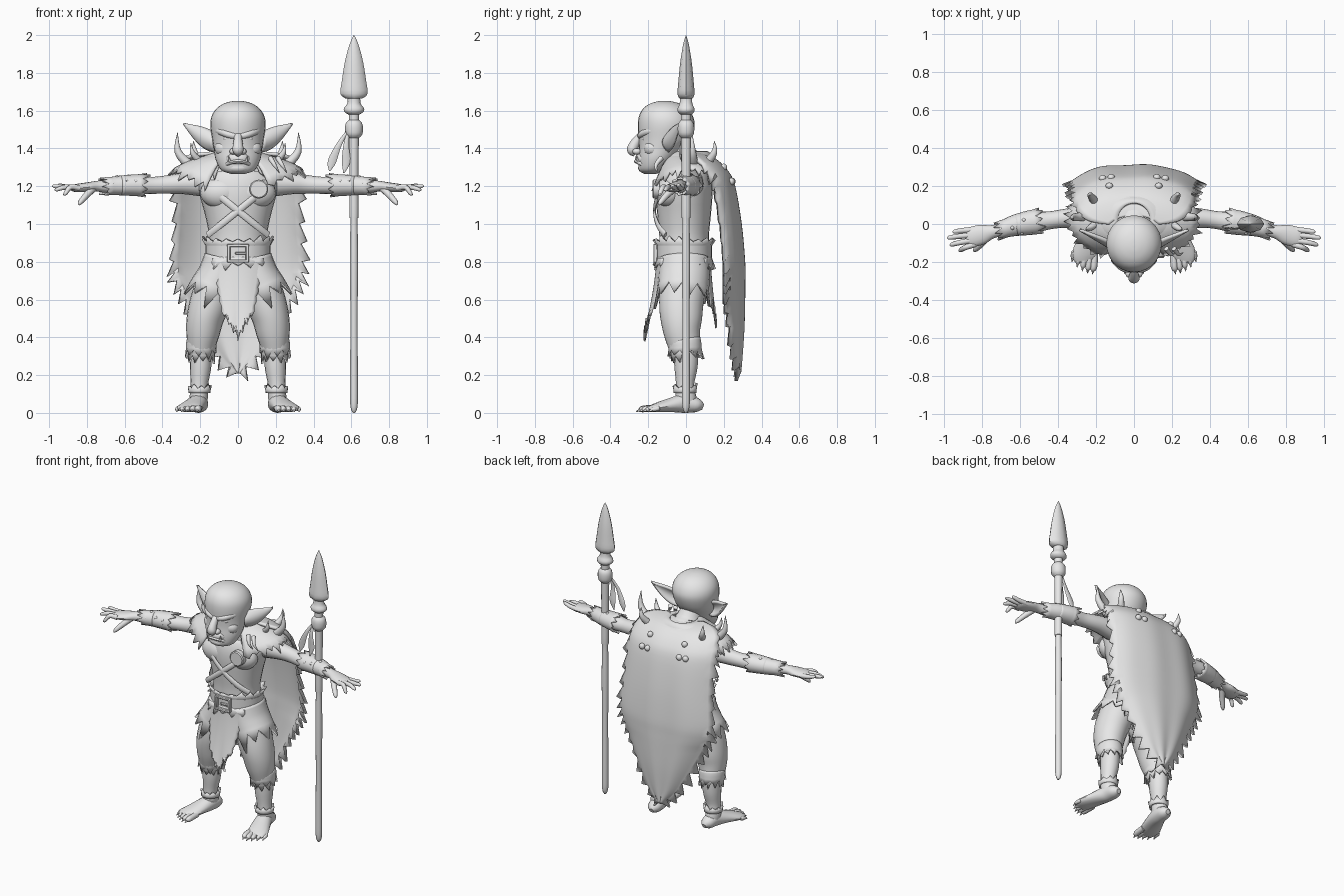
import bpy, bmesh, math, random
from mathutils import Vector

random.seed(4)
grey = bpy.data.materials.new("plain_grey")
grey.diffuse_color = (0.8, 0.8, 0.8, 1)


def finish(name, bm, mirror=False, thick=0):
    bmesh.ops.recalc_face_normals(bm, faces=bm.faces)
    me = bpy.data.meshes.new(name)
    bm.to_mesh(me)
    bm.free()
    me.materials.append(grey)
    ob = bpy.data.objects.new(name, me)
    bpy.context.collection.objects.link(ob)
    if thick:
        m = ob.modifiers.new("thickness", 'SOLIDIFY')
        m.thickness, m.offset = thick, 0
    if mirror:
        ob.modifiers.new("mirror", 'MIRROR')
    return ob


def spline(pts, seg):
    """Catmull-Rom resampling of equal-length tuples."""
    out = []
    for i in range(len(pts) - 1):
        a, b, c, d = (pts[max(i - 1, 0)], pts[i], pts[i + 1], pts[min(i + 2, len(pts) - 1)])
        for k in range(seg):
            t = k / seg
            out.append([.5 * (2 * q + (r - p) * t + (2 * p - 5 * q + 4 * r - s) * t * t
                              + (3 * q - p - 3 * r + s) * t ** 3) for p, q, r, s in zip(a, b, c, d)])
    return out + [list(pts[-1])]


def tube(name, pts, n=16, seg=4, mirror=False, jag=0, level=False):
    """Loft of ellipses (x, y, z, side radius, up radius); jag gives an open torn hem."""
    P = spline(pts, seg)
    V = [Vector(p[:3]) for p in P]
    whole = (V[-1] - V[0]).normalized()
    ref = Vector((0, 1, 0)) if abs(whole.z) > .75 else Vector((0, 0, 1))
    bm, rings = bmesh.new(), []
    for i, p in enumerate(P):
        t = (V[min(i + 1, len(V) - 1)] - V[max(i - 1, 0)]).normalized()
        if level:
            t = Vector((0, 0, 1))
        s = ref.cross(t).normalized()
        u = t.cross(s)
        ring = []
        for k in range(n):
            a = 2 * math.pi * k / n
            r = s * math.cos(a) * max(p[3], .001) + u * math.sin(a) * max(p[4], .001)
            if jag and i == len(P) - 1 and k % 2:
                r = r * 1.1 + t * jag * random.uniform(.4, 1.4)
            ring.append(bm.verts.new(V[i] + r))
        rings.append(ring)
    for a, b in zip(rings, rings[1:]):
        for k in range(n):
            bm.faces.new((a[k], a[(k + 1) % n], b[(k + 1) % n], b[k]))
    if not jag:
        bm.faces.new(rings[0])
        bm.faces.new(rings[-1])
    return finish(name, bm, mirror, .012 if jag else 0)


def sheet(name, fn, nu, nv, thick=.012, mirror=False):
    bm = bmesh.new()
    g = [[bm.verts.new(fn(i / nu, j / nv, i, j)) for i in range(nu + 1)] for j in range(nv + 1)]
    for j in range(nv):
        for i in range(nu):
            bm.faces.new((g[j][i], g[j][i + 1], g[j + 1][i + 1], g[j + 1][i]))
    return finish(name, bm, mirror, thick)


def ball(name, c, r, mirror=False, n=16):
    bm = bmesh.new()
    bmesh.ops.create_uvsphere(bm, u_segments=n, v_segments=n // 2 + 2, radius=1)
    for v in bm.verts:
        v.co = Vector(c) + Vector(v.co[k] * r[k] for k in range(3))
    return finish(name, bm, mirror)


def box(name, c, s):
    bm = bmesh.new()
    bmesh.ops.create_cube(bm, size=1)
    for v in bm.verts:
        v.co = Vector(c) + Vector(v.co[k] * s[k] for k in range(3))
    bmesh.ops.bevel(bm, geom=bm.edges[:], offset=.004, segments=1, affect='EDGES')
    return finish(name, bm)


def horn(name, a, b, r, bend=(0, 0, 0), mirror=True):
    m = [(p + q) / 2 + d for p, q, d in zip(a, b, bend)]
    tube(name, [(*a, r, r), (*m, r * .7, r * .7), (*b, .001, .001)], 10, 4, mirror)


# Head and face
tube("head", [(0, -.19, 1.265, .035, .03), (0, -.178, 1.285, .088, .07), (0, -.155, 1.34, .118, .098),
              (0, -.133, 1.4, .128, .116), (0, -.115, 1.45, .136, .136), (0, -.105, 1.52, .146, .15),
              (0, -.106, 1.57, .14, .143), (0, -.109, 1.61, .115, .119), (0, -.111, 1.636, .078, .082),
              (0, -.112, 1.649, .036, .038), (0, -.112, 1.652, .003, .003)], 28, level=True)
tube("nose", [(0, -.235, 1.48, .022, .012), (0, -.255, 1.45, .022, .022), (0, -.279, 1.41, .028, .028),
              (0, -.285, 1.388, .029, .026), (0, -.268, 1.368, .014, .014)])
ball("nostril", (.026, -.26, 1.384), (.019, .024, .017), True)
tube("brow", [(.0, -.243, 1.462, .012, .017), (.05, -.236, 1.473, .018, .018),
              (.095, -.2, 1.49, .017, .018), (.125, -.155, 1.495, .005, .008)], 12, mirror=True)
ball("eye", (.055, -.222, 1.45), (.026, .014, .011), True)
ball("cheek", (.072, -.178, 1.4), (.052, .047, .045), True)
ball("muzzle", (0, -.215, 1.345), (.07, .055, .04))
tube("lower_lip", [(-.075, -.2, 1.305, .008, .01), (-.045, -.246, 1.323, .012, .01), (0, -.264, 1.332, .012, .01),
                   (.045, -.246, 1.323, .012, .01), (.075, -.2, 1.305, .008, .01)], 10)
ball("chin", (0, -.212, 1.297), (.065, .042, .03))
horn("tusk", (.043, -.25, 1.322), (.05, -.262, 1.362), .008)


def ear(u, v, i, j):
    w = (.046 + .05 * u * (1 - u)) * (1 - u ** 2) + .001
    k = 2 * v - 1
    return (.118 + .167 * u + .015 * (1 - k * k) * (1 - u), -.12 + .09 * u + .03 * k * k * (1 - u),
            1.432 + .1 * u + w * k - .05 * u * (1 - u))


sheet("ear", ear, 12, 8, .016, True)

# Torso
tube("torso", [(0, -.01, .74, .13, .1), (0, -.01, .86, .152, .128), (0, -.01, .95, .155, .132),
               (0, -.01, 1.05, .175, .142), (0, -.01, 1.15, .202, .15), (0, -.005, 1.22, .21, .145),
               (0, .005, 1.29, .16, .12), (0, -.03, 1.34, .09, .09), (0, -.07, 1.4, .07, .08)], 28)
ball("chest_muscle", (.085, -.085, 1.165), (.115, .075, .085), True, 24)
for s in (1, -1):
    tube("chest_strap", [(s * x, -.013 - .153 * math.sqrt(1 - (x / .205) ** 2), 1.07 + .8 * x, .008, .018)
                         for x in (-.16, -.11, -.05, 0, .05, .11, .16)], 8)
tube("medallion", [(.11, -.14, 1.185, .05, .05), (.11, -.172, 1.185, .05, .05), (.11, -.178, 1.185, .044, .044),
                   (.11, -.178, 1.185, .035, .035), (.11, -.174, 1.185, .03, .03)], 20, 1)

# Belt and waist fur
tube("belt", [(0, -.01, .805, .16, .135), (0, -.01, .81, .173, .148), (0, -.01, .885, .173, .148),
              (0, -.01, .89, .16, .135)], 28, 1)
tube("waist_fur_top", [(0, -.01, .87, .16, .137), (0, -.01, .905, .172, .147)], 36, 2, jag=.026)
tube("waist_fur_bottom", [(0, -.01, .83, .165, .14), (0, -.01, .795, .18, .148)], 36, 2, jag=.03)
for x in (-.05, .05):
    box("buckle_side", (x, -.162, .845), (.018, .022, .095))
for z in (.804, .886):
    box("buckle_bar", (0, -.162, z), (.116, .022, .018))
box("buckle_tongue", (.015, -.166, .845), (.06, .014, .015))

# Legs and feet
tube("trouser_leg", [(.085, -.01, .82, .085, .11), (.112, -.015, .7, .1, .118), (.15, -.025, .58, .1, .112),
                     (.174, -.025, .5, .092, .105), (.185, -.022, .43, .084, .092), (.193, -.01, .36, .07, .08),
                     (.195, 0, .32, .066, .075)], 22, mirror=True, jag=.045)
tube("hip_cloth", [(.075, -.01, .82, .098, .123), (.1, -.01, .73, .108, .13), (.135, -.015, .65, .12, .13)],
     20, mirror=True, jag=.085)
tube("knee_wrap", [(.193, -.01, .385, .072, .082), (.195, -.006, .36, .075, .083), (.195, -.005, .335, .073, .081)],
     18, 2, True, jag=.035)
tube("shin", [(.195, 0, .38, .055, .065), (.198, 0, .25, .057, .062), (.205, -.005, .15, .046, .048),
              (.208, 0, .08, .048, .055), (.208, .01, .03, .042, .05)], mirror=True)
tube("ankle_wrap", [(.204, -.005, .105, .052, .055), (.204, -.005, .13, .054, .056)], 18, 2, True, jag=.025)
tube("foot", [(.2, .09, .03, .015, .015), (.202, .06, .04, .042, .037), (.21, -.01, .05, .05, .05),
              (.235, -.09, .04, .06, .036), (.26, -.16, .027, .066, .024), (.265, -.2, .02, .05, .014)], mirror=True)
for k in range(5):
    x, r = .207 + k * .027, .019 - k * .0015
    y = -.24 + .004 * k * k
    tube("toe", [(x, -.15, .025, r, r), (x + .004, y + .025, .022, r, r), (x + .008, y, .018, r * .8, r * .8),
                 (x + .01, y - .01, .014, .003, .003)], 10, mirror=True)
    horn("toe_claw", (x + .008, y, .018), (x + .012, y - .025, .006), .008)

# Arms and hands
tube("arm", [(.15, .025, 1.215, .07, .075), (.28, .03, 1.215, .06, .058), (.36, .03, 1.21, .05, .05),
             (.44, .02, 1.205, .047, .045), (.52, .01, 1.205, .055, .048), (.6, 0, 1.205, .05, .045),
             (.7, -.03, 1.2, .035, .034), (.75, -.042, 1.2, .036, .028), (.8, -.055, 1.195, .052, .025),
             (.86, -.07, 1.19, .052, .021), (.885, -.075, 1.19, .04, .012)], mirror=True)
for y0, x1, y1, z1 in ((-.03, .955, -.04, 1.205), (-.057, .983, -.072, 1.2), (-.085, .97, -.108, 1.182),
                       (-.108, .925, -.138, 1.16)):
    tube("finger", [(.84, y0, 1.19, .016, .016), (.84 + (x1 - .84) * .55, (y0 + y1) / 2, 1.195, .014, .014),
                    (x1 - .01, y1, z1, .011, .01), (x1, y1, z1 - .003, .002, .002)], 10, mirror=True)
tube("thumb", [(.765, -.06, 1.19, .02, .02), (.8, -.1, 1.155, .018, .018), (.835, -.135, 1.115, .013, .013),
               (.842, -.143, 1.1, .002, .002)], 10, mirror=True)
tube("bracer_outer", [(.54, .007, 1.205, .058, .051), (.62, -.006, 1.204, .051, .047), (.69, -.027, 1.2, .04, .04)],
     18, 3, True, jag=.032)
tube("bracer_inner", [(.62, -.006, 1.204, .051, .047), (.56, .005, 1.205, .058, .051), (.515, .012, 1.205, .06, .054)],
     18, 3, True, jag=.035)
for x, y, z in ((.54, -.043, 1.225), (.59, -.045, 1.23), (.66, -.055, 1.215), (.58, .02, 1.25), (.64, -.02, 1.247)):
    ball("bracer_stud", (x, y, z), (.012, .012, .012), True, 8)


# Fur mantle in two overlapping layers
def mantle(scale, drop):
    def fn(u, v, i, j):
        th = .5 + u * (2 * math.pi - 1)
        tear = random.uniform(.01, .045) * (i % 2) if v == 1 else 0
        k = .085 + (.245 * v + tear) * scale
        z = 1.37 - .025 * v - v * v * (.05 + .16 * (1 - abs(math.sin(th)))) * scale
        return (math.sin(th) * k, .02 - math.cos(th) * (.09 + .115 * v * scale + tear * .5), z + drop - tear)
    return fn


sheet("fur_mantle", mantle(1, 0), 61, 8, .014)
sheet("fur_collar", mantle(.62, .01), 51, 6, .014)
horn("shoulder_horn_large", (.255, .04, 1.31), (.32, .03, 1.485), .027, (.03, 0, -.015))
horn("shoulder_horn_back", (.2, .11, 1.32), (.235, .15, 1.44), .024, (.012, .02, 0))
horn("shoulder_horn_front", (.2, 0, 1.33), (.25, -.03, 1.43), .02, (.015, -.01, -.005))
for x in (.17, .21):
    horn("bone_charm", (x, -.13, 1.35), (x + .05, -.15, 1.27), .014, (0, -.02, 0), False)

# Cape with torn edges, rows are (z, y, half width)
cape_rows = spline([(1.375, .04, .13), (1.365, .09, .23), (1.34, .15, .29), (1.28, .212, .32), (1.2, .25, .328),
                    (1.0, .284, .335), (.8, .302, .35), (.7, .303, .335), (.6, .302, .285), (.45, .298, .2),
                    (.3, .288, .105), (.21, .28, .01)], 4)


def cape(u, v, i, j):
    z, y, w = cape_rows[j]
    k = 2 * u - 1
    if abs(k) == 1 and 9 < j < 44:
        w += random.uniform(.01, .035) if j % 2 else -.012
        z -= random.uniform(.02, .06) * (j % 2)
    fold = .003 * math.sin(k * 9) * min(1, v * 2)
    return (k * w, y - .1 * abs(k) ** 3 * min(1, w / .3) + fold, z)


sheet("cape", cape, 24, len(cape_rows) - 1, .018)
for x, y, z in ((.13, .2, 1.3), (.165, .24, 1.225), (.12, .245, 1.225)):
    ball("cape_stud", (x, y, z), (.02, .018, .02), True, 12)


# Loincloth flaps
def flap(y0, y1, z1, w):
    def fn(u, v, i, j):
        k = 2 * u - 1
        z = .82 + (z1 - .82) * v * (1 - .3 * abs(k))
        if v == 1:
            z += random.uniform(.02, .06) * (i % 2)
        edge = .008 * (j % 2) if abs(k) == 1 else 0
        y = y0 + (y1 - y0) * v ** 1.4
        return (k * (w * (1 - .45 * v) + edge), y + (.03 if y0 < 0 else -.03) * k * k, z)
    return fn


sheet("front_flap", flap(-.15, -.22, .38, .135), 12, 12)
sheet("back_flap", flap(.125, .16, .45, .14), 12, 12)

# Spear
X = .614
tube("spear_shaft", [(X, 0, 0, .006, .006), (X, 0, .03, .018, .018), (X, 0, .12, .021, .021), (X, 0, .5, .019, .019),
                     (X, 0, .8, .022, .022), (X, 0, 1.02, .019, .019), (X, 0, 1.05, .024, .024),
                     (X, 0, 1.3, .024, .024), (X, 0, 1.6, .028, .028)], 12)
tube("spear_socket", [(X, 0, 1.58, .03, .03), (X, 0, 1.595, .052, .045), (X, 0, 1.615, .052, .045),
                      (X, 0, 1.64, .034, .034), (X, 0, 1.69, .034, .034)], 14, 2)
tube("spear_blade", [(X, 0, 1.665, .045, .035), (X, 0, 1.69, .072, .045), (X, 0, 1.76, .064, .04),
                     (X, 0, 1.86, .048, .03), (X, 0, 1.95, .024, .015), (X, 0, 2, .001, .001)], 8, 3)
tube("spear_binding", [(X, 0, 1.455, .026, .026), (X, 0, 1.475, .044, .042), (X, 0, 1.51, .048, .045),
                       (X, 0, 1.535, .042, .04), (X, 0, 1.55, .028, .028)], 14, 3)
for x, z in ((.485, 1.28), (.56, 1.27)):
    tube("spear_ribbon", [(.585, -.01, 1.5, .006, .006), ((x + .585) / 2, -.025, 1.42, .014, .005),
                          (x + .012, -.02, 1.33, .022, .005), (x, -.02, z, .003, .003)], 8)

bpy.ops.object.select_all(action='SELECT')
bpy.context.view_layer.objects.active = bpy.data.objects["head"]
bpy.ops.object.shade_smooth_by_angle(angle=math.radians(42))
